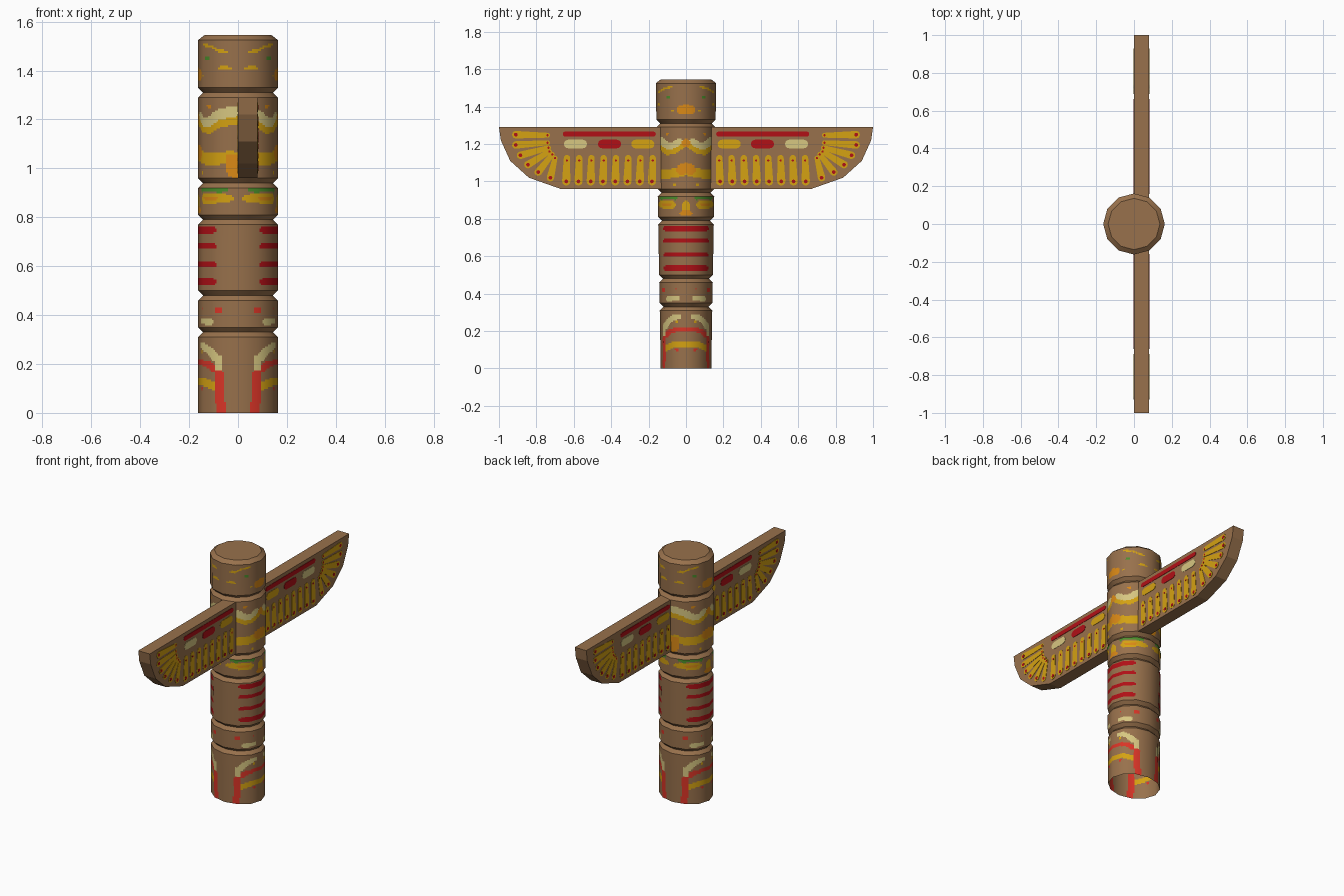
import bpy, bmesh, math
from mathutils import Vector

if "Cube" in bpy.data.objects:
    bpy.data.objects.remove(bpy.data.objects["Cube"])

# ---------- flat colours ----------
COLOURS = {
    "wood_brown": (0.314, 0.165, 0.072),
    "yellow": (0.66, 0.36, 0.006),
    "orange": (0.70, 0.25, 0.008),
    "cream": (0.68, 0.57, 0.22),
    "bright_red": (0.70, 0.035, 0.02),
    "dark_red": (0.44, 0.005, 0.008),
    "green": (0.07, 0.27, 0.025),
}
NAMES = list(COLOURS)
MATS = []
for n, c in COLOURS.items():
    m = bpy.data.materials.new(n)
    m.diffuse_color = (*c, 1)
    m.use_nodes = True
    m.node_tree.nodes["Principled BSDF"].inputs["Base Color"].default_value = m.diffuse_color
    MATS.append(m)


def make_object(name, bm):
    me = bpy.data.meshes.new(name)
    bm.to_mesh(me)
    bm.free()
    for m in MATS:
        me.materials.append(m)
    ob = bpy.data.objects.new(name, me)
    bpy.context.collection.objects.link(ob)
    return ob


# ---------- painted strokes on the pole: colour, half width, path in (|y|, z) ----------
LEGS = [
    ("yellow", .015, [(0, .132), (.07, .127), (.106, .108)]),
    ("bright_red", .013, [(0, .208), (.06, .206), (.09, .195), (.105, .18)]),
    ("bright_red", .007, [(.117, 0), (.117, .17)]),
    ("bright_red", .009, [(.05, .1)]),
    ("yellow", .009, [(.05, .25)]),
    ("cream", .014, [(.04, .277), (.07, .27), (.095, .25), (.108, .228)]),
    ("cream", .007, [(.117, .18), (.117, .232)]),
]
SMALL_HEAD = [
    ("cream", .013, [(.045, .377), (.095, .372)]),
    ("bright_red", .007, [(.121, .415), (.121, .425)]),
    ("bright_red", .005, [(.055, .425)]),
]
BELLY = [("dark_red", .013, [(0, z), (.108, z)]) for z in (.748, .682, .608, .536)]
MIDDLE_HEAD = [
    ("green", .011, [(.055, .912), (.09, .918), (.13, .912)]),
    ("yellow", .02, [(.075, .875), (.127, .878)]),
    ("orange", .009, [(.085, .878), (.12, .878)]),
    ("yellow", .02, [(0, .85), (0, .875)]),
    ("orange", .014, [(0, .835), (.02, .83)]),
]
CHEST = [
    ("yellow", .022, [(.03, 1.19), (.07, 1.168), (.1, 1.165), (.13, 1.19), (.15, 1.205)]),
    ("cream", .018, [(.035, 1.213), (.07, 1.192), (.1, 1.19), (.13, 1.215), (.15, 1.232)]),
    ("orange", .022, [(0, 1.205)]),
    ("yellow", .026, [(0, 1.06), (.06, 1.045), (.1, 1.04), (.145, 1.043)]),
    ("orange", .028, [(0, 1.072), (.025, 1.062)]),
    ("orange", .007, [(.148, .97), (.148, 1.05)]),
    ("orange", .008, [(.1, 1.255)]),
    ("yellow", .008, [(.06, .985)]),
]
TOP_HEAD = [
    ("orange", .025, [(0, 1.385), (.022, 1.383)]),
    ("yellow", .005, [(.08, 1.505), (.12, 1.495), (.145, 1.478)]),
    ("green", .008, [(.095, 1.45)]),
    ("yellow", .008, [(.145, 1.41)]),
    ("yellow", .006, [(.07, 1.38)]),
]
# pole sections: bottom z, top z, paint
SECTIONS = [(0, .33, LEGS), (.33, .48, SMALL_HEAD), (.48, .79, BELLY),
            (.79, .94, MIDDLE_HEAD), (.94, 1.31, CHEST), (1.31, 1.545, TOP_HEAD)]


def near(p, path, w):
    """True when p lies within w of the path."""
    for a, b in zip(path, path[1:] or path):
        a, b = Vector(a), Vector(b)
        d = b - a
        t = max(0, min(1, (p - a).dot(d) / d.length_squared)) if d.length_squared else 0
        if (p - a - d * t).length < w:
            return True
    return False


# ---------- pole: twelve-sided column with grooves, finely cut for the paint ----------
SIDES, SUB, RX, CH = 12, 10, .163, .02


def ry(z):
    return .135 + .0175 * z


def ring(bm, z, inset=0):
    verts = []
    for i in range(SIDES):
        a, b = (2 * math.pi * k / SIDES for k in (i, i + 1))
        for j in range(SUB):
            t = j / SUB
            x = math.cos(a) * (1 - t) + math.cos(b) * t
            y = math.sin(a) * (1 - t) + math.sin(b) * t
            verts.append(bm.verts.new((x * (RX - inset), y * (ry(z) - inset), z)))
    return verts


bm = bmesh.new()
prev = None
for z0, z1, paint in SECTIONS:
    lo = z0 + CH if z0 else 0
    hi = z1 - CH
    n = round((hi - lo) / .0075)
    rows = [] if not z0 or prev else [(z0, CH, False)]
    rows += [(lo + (hi - lo) * k / n, 0, k > 0) for k in range(n + 1)]
    rows.append((z1, .026 if z1 > 1.5 else CH, False))
    for z, inset, wall in rows:
        cur = ring(bm, z, inset)
        if prev:
            for i in range(len(cur)):
                k = (i + 1) % len(cur)
                f = bm.faces.new((prev[i], prev[k], cur[k], cur[i]))
                f.smooth = True
                if wall:
                    c = f.calc_center_median()
                    p = Vector((abs(c.y), c.z))
                    for col, w, path in paint:
                        if near(p, path, w):
                            f.material_index = NAMES.index(col)
        prev = cur
bm.faces.new(prev)          # flat top; the foot stays open
pole = make_object("pole", bm)

# round shading across the walls, crisp grooves
me = pole.data
normals = []
for poly in me.polygons:
    nz = poly.normal.z
    for vi in poly.vertices:
        co = me.vertices[vi].co
        if abs(nz) > .9:
            normals.append((0, 0, 1))
        else:
            v = Vector((co.x / RX ** 2, co.y / ry(co.z) ** 2, 0)).normalized()
            v *= math.sqrt(1 - nz * nz)
            normals.append((v.x, v.y, nz))
me.normals_split_custom_set(normals)


# ---------- wings ----------
def prism(bm, pts, x0, x1, mat=0):
    """Closed plate: an outline in (y, z) extruded from x0 to x1."""
    a = [bm.verts.new((x0, y, z)) for y, z in pts]
    b = [bm.verts.new((x1, y, z)) for y, z in pts]
    n = len(pts)
    faces = [bm.faces.new(a), bm.faces.new(b[::-1])]
    faces += [bm.faces.new((a[i], b[i], b[(i + 1) % n], a[(i + 1) % n])) for i in range(n)]
    for f in faces:
        f.material_index = mat
    bmesh.ops.recalc_face_normals(bm, faces=faces)


def mirror_y(ob):
    ob.modifiers.new("mirror", "MIRROR").use_axis = (False, True, False)


WING_X0, WING_X1 = 0.0, .08
bm = bmesh.new()
prism(bm, [(.13, .96), (.67, .96), (.84, 1.02), (.94, 1.11), (.99, 1.22), (1, 1.29), (.13, 1.29)],
      WING_X0, WING_X1)
wing = make_object("wings", bm)
mirror_y(wing)


# ---------- wing paint: rounded plates on both faces ----------
def capsule(a, b, ra, rb):
    """Rounded bar from a to b with end radii ra and rb."""
    a, b = Vector(a), Vector(b)
    d = b - a
    base = math.atan2(d.y, d.x) if d.length else 0
    pts = []
    for c, r, start in ((b, rb, -90), (a, ra, 90)):
        for k in range(7):
            t = base + math.radians(start + 30 * k)
            pts.append((c.x + r * math.cos(t), c.y + r * math.sin(t)))
    return pts if d.length else pts[:6] + pts[7:13]


bm = bmesh.new()


def mark(col, a, b, ra, rb=None, h=.002):
    pts = capsule(a, b, ra, rb or ra)
    prism(bm, pts, WING_X0 - h, WING_X0 + .001, NAMES.index(col))
    prism(bm, pts, WING_X1 - .001, WING_X1 + h, NAMES.index(col))


def feather(root, tip, r0, r1):
    mark("yellow", root, tip, r0, r1)
    mark("dark_red", tip, tip, .01, h=.003)


mark("dark_red", (.175, 1.253), (.645, 1.253), .014)          # long bar
for col, y in (("yellow", .17), ("dark_red", .348), ("cream", .53)):
    mark(col, (y + .022, 1.2), (y + .1, 1.2), .023)           # row of tokens
for i in range(8):                                            # hanging feathers
    y = .178 + i * .0655
    feather((y, 1.125), (y + .004, 1.0), .017, .022)
    mark("dark_red", (y, 1.112), (y, 1.112), .006, h=.003)
FAN = [((.70, 1.125), (.725, 1.02)), ((.715, 1.145), (.79, 1.05)),
       ((.73, 1.16), (.845, 1.09)), ((.735, 1.18), (.885, 1.14)),
       ((.74, 1.207), (.91, 1.195)), ((.74, 1.247), (.91, 1.25))]
for root, tip in FAN:                                         # fanned tip feathers
    feather(root, tip, .013, .02)
    mark("dark_red", root, root, .006, h=.003)
paint = make_object("wing_paint", bm)
mirror_y(paint)
